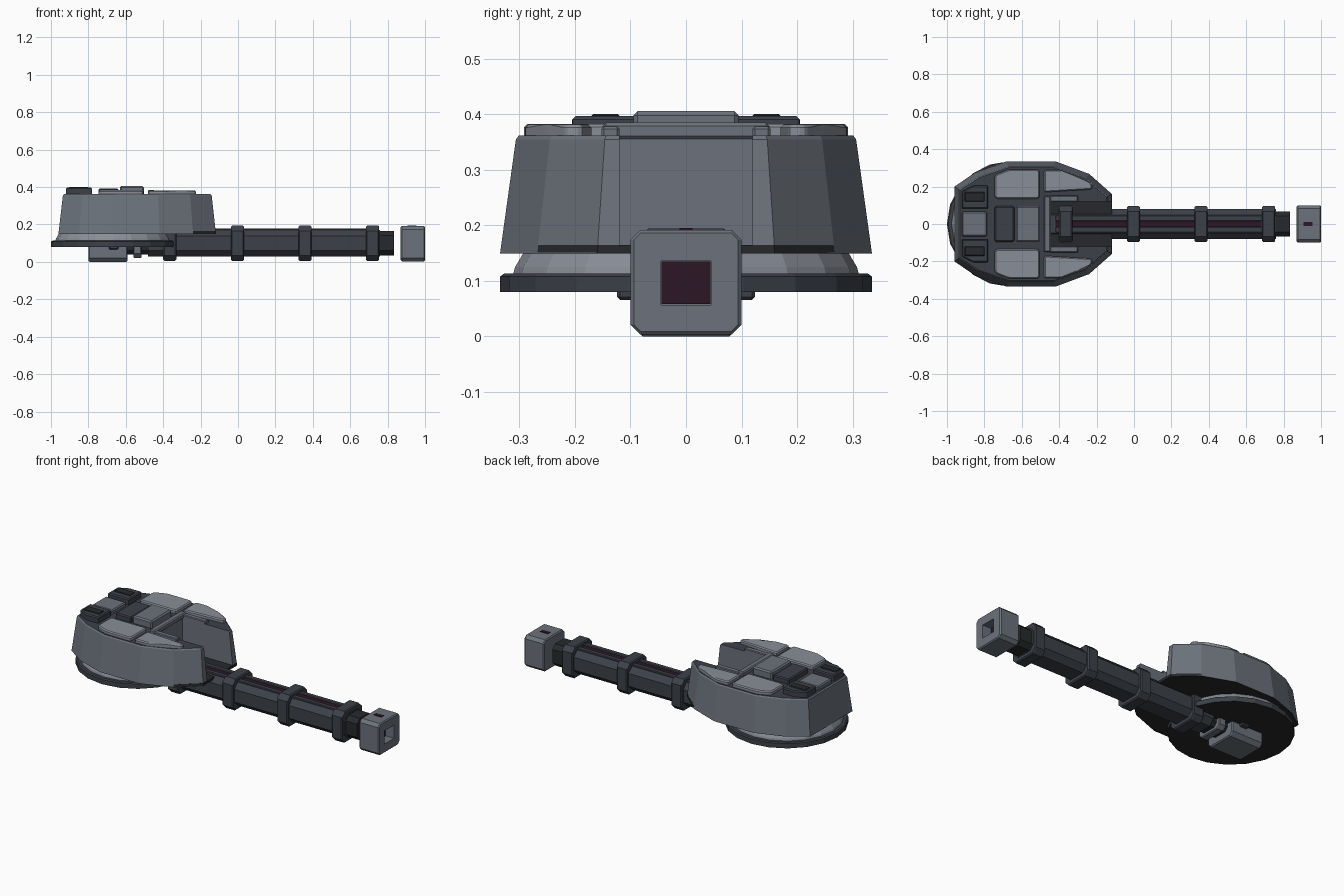
import bpy, bmesh, math

if "Cube" in bpy.data.objects:
    bpy.data.objects.remove(bpy.data.objects["Cube"])


def material(name, rgb):
    m = bpy.data.materials.new(name)
    m.diffuse_color = (*rgb, 1)
    m.use_nodes = True
    m.node_tree.nodes["Principled BSDF"].inputs["Base Color"].default_value = m.diffuse_color
    return m


HULL = material("hull_grey", (0.15, 0.17, 0.20))
LIGHT = material("light_grey", (0.25, 0.27, 0.31))
DARK = material("dark_grey", (0.045, 0.052, 0.065))
BLACK = material("near_black", (0.02, 0.022, 0.025))
GLOW = material("dark_purple", (0.025, 0.008, 0.018))


def finish(name, bm, *mats):
    bmesh.ops.recalc_face_normals(bm, faces=bm.faces[:])
    me = bpy.data.meshes.new(name)
    bm.to_mesh(me)
    bm.free()
    for m in mats:
        me.materials.append(m)
    ob = bpy.data.objects.new(name, me)
    bpy.context.collection.objects.link(ob)
    return ob


def loft(name, rings, *mats):
    """Skin a stack of equal-length point rings and cap both ends."""
    bm = bmesh.new()
    loops = [[bm.verts.new(p) for p in r] for r in rings]
    n = len(loops[0])
    for a, b in zip(loops, loops[1:]):
        for i in range(n):
            bm.faces.new((a[i], a[(i + 1) % n], b[(i + 1) % n], b[i]))
    for cap in (loops[0], loops[-1]):
        bm.faces.new(cap).material_index = len(mats) - 1
    return finish(name, bm, *mats)


def box(name, x, y, z, mat, bevel=0.0):
    bm = bmesh.new()
    bmesh.ops.create_cube(bm, size=1)
    for v in bm.verts:
        v.co = [lo + (c + 0.5) * (hi - lo) for c, (lo, hi) in zip(v.co, (x, y, z))]
    if bevel:
        bmesh.ops.bevel(bm, geom=bm.edges[:], offset=bevel, segments=1, affect='EDGES')
    return finish(name, bm, mat)


def octagon(x, hy, z0, z1, c):
    return [(x, -hy, z0 + c), (x, -hy + c, z0), (x, hy - c, z0), (x, hy, z0 + c),
            (x, hy, z1 - c), (x, hy - c, z1), (x, -hy + c, z1), (x, -hy, z1 - c)]


def bar(name, x0, x1, hy, z0, z1, c, mat, end=0.0):
    """Chamfered bar along x, with optional chamfered ends."""
    rings = [octagon(x0 + end, hy, z0, z1, c), octagon(x1 - end, hy, z0, z1, c)]
    if end:
        small = (hy - end, z0 + end, z1 - end, c * 0.7)
        rings = [octagon(x0, *small)] + rings + [octagon(x1, *small)]
    return loft(name, rings, mat)


def plate(name, pts, z0, z1, side, mat, corner=0.015):
    """Flat panel with cut corners and a chamfered top edge."""
    bm = bmesh.new()
    bm.faces.new([bm.verts.new((x, y * side, z0)) for x, y in pts])
    bmesh.ops.bevel(bm, geom=bm.verts[:], offset=corner, segments=2, profile=0.5, affect='VERTICES')
    top = bmesh.ops.extrude_face_region(bm, geom=bm.faces[:])["geom"]
    for v in [g for g in top if isinstance(g, bmesh.types.BMVert)]:
        v.co.z = z1
    face = [g for g in top if isinstance(g, bmesh.types.BMFace)][0]
    bmesh.ops.bevel(bm, geom=face.edges[:], offset=0.006, segments=1, affect='EDGES')
    return finish(name, bm, mat)


# Turret shell: U-shaped, tapered walls around the barrel slot
def mirror(half, z):
    return [(x, y, z) for x, y in half] + [(x, -y, z) for x, y in reversed(half)]


outer = [(-0.96, 0.2), (-0.85, 0.275), (-0.68, 0.335), (-0.42, 0.335), (-0.24, 0.268), (-0.118, 0.16)]
upper = [(-0.53 + (x + 0.53) * 0.945, y * 0.915) for x, y in outer]
rim = [(-0.53 + (x + 0.53) * 0.93, y * 0.90) for x, y in outer]
slot = lambda x: [(x, 0.12), (-0.45, 0.12)]
loft("turret_shell", [mirror(outer + slot(-0.118), 0.15),
                      mirror(upper + slot(upper[-1][0]), 0.355),
                      mirror(rim + slot(rim[-1][0]), 0.362)], HULL, DARK)
loft("slot_floor", [mirror(outer, 0.149), mirror([(x * 0.995, y * 0.99) for x, y in outer], 0.165)], BLACK)


# Turntable ring and neck
def circle(r, z, n=20):
    return [(-0.665 + r * math.cos(math.tau * i / n), r * math.sin(math.tau * i / n), z) for i in range(n)]


loft("turntable_ring", [circle(0.335, 0.08), circle(0.335, 0.108), circle(0.328, 0.113), circle(0.3, 0.113)], DARK, BLACK)
loft("turntable_neck", [circle(0.312, 0.11), circle(0.308, 0.125), circle(0.292, 0.152)], LIGHT)

# Roof panels, mirrored left and right
for s, tag in ((1, "left"), (-1, "right")):
    plate("roof_panel_" + tag, [(-0.745, 0.135), (-0.505, 0.135), (-0.505, 0.292), (-0.67, 0.292), (-0.745, 0.262)],
          0.355, 0.383, s, LIGHT)
    plate("front_panel_" + tag, [(-0.48, 0.17), (-0.225, 0.185), (-0.225, 0.215), (-0.30, 0.25), (-0.40, 0.29), (-0.48, 0.29)],
          0.355, 0.382, s, LIGHT, 0.01)
    plate("rear_hatch_" + tag, [(-0.92, 0.082), (-0.78, 0.082), (-0.78, 0.205), (-0.86, 0.205), (-0.92, 0.175)],
          0.355, 0.397, s, DARK, 0.006)
    ys = sorted((s * 0.12, s * 0.17))
    box("hatch_cap_" + tag, (-0.905, -0.80), ys, (0.39, 0.401), BLACK, 0.003)
    ys = sorted((s * 0.12, s * 0.152))
    box("slot_rail_" + tag, (-0.45, -0.30), ys, (0.355, 0.378), HULL, 0.004)

# Roof blocks on the centreline
box("rear_block", (-0.92, -0.785), (-0.066, 0.066), (0.355, 0.385), HULL, 0.006)
box("middle_block", (-0.745, -0.64), (-0.095, 0.095), (0.355, 0.393), DARK, 0.006)
box("tall_block", (-0.632, -0.503), (-0.095, 0.095), (0.355, 0.406), HULL, 0.008)
box("slot_crossbar", (-0.482, -0.445), (-0.15, 0.15), (0.355, 0.385), HULL, 0.006)

# Barrel with collars, rails and glowing channel
bar("barrel", -0.48, 0.76, 0.08, 0.03, 0.17, 0.032, DARK)
for i, x in enumerate((-0.365, -0.003, 0.358, 0.72)):
    bar(f"barrel_collar_{i}", x - 0.035, x + 0.035, 0.096, 0.006, 0.194, 0.028, DARK, 0.006)
for s in (1, -1):
    box("barrel_rail", (-0.42, 0.69), sorted((s * 0.016, s * 0.046)), (0.16, 0.178), DARK, 0.004)
box("barrel_channel", (-0.42, 0.68), (-0.017, 0.017), (0.16, 0.173), GLOW)
bar("barrel_neck", 0.75, 0.835, 0.068, 0.035, 0.165, 0.025, BLACK)

# Muzzle with square bore
muzzle = bar("muzzle", 0.87, 1.0, 0.1, 0.003, 0.192, 0.018, HULL, 0.006)
cutter = box("bore_cutter", (0.94, 1.1), (-0.045, 0.045), (0.057, 0.136), BLACK)
cutter.hide_render = True
cut = muzzle.modifiers.new("bore", 'BOOLEAN')
cut.object = cutter
cut.operation = 'DIFFERENCE'
cut.solver = 'EXACT'
box("bore_plate", (0.93, 0.945), (-0.044, 0.044), (0.058, 0.135), GLOW)
box("muzzle_top_light", (0.905, 0.955), (-0.012, 0.012), (0.185, 0.195), GLOW)

# Breech under the turntable
bar("breech_block", -0.80, -0.59, 0.1, 0.0, 0.15, 0.022, HULL, 0.006)
bar("breech_neck", -0.60, -0.47, 0.062, 0.04, 0.16, 0.022, BLACK)
bar("breech_collar", -0.56, -0.515, 0.085, 0.022, 0.15, 0.022, HULL, 0.005)
box("trunnion", (-0.69, -0.64), (-0.124, 0.124), (0.066, 0.1), DARK, 0.005)
